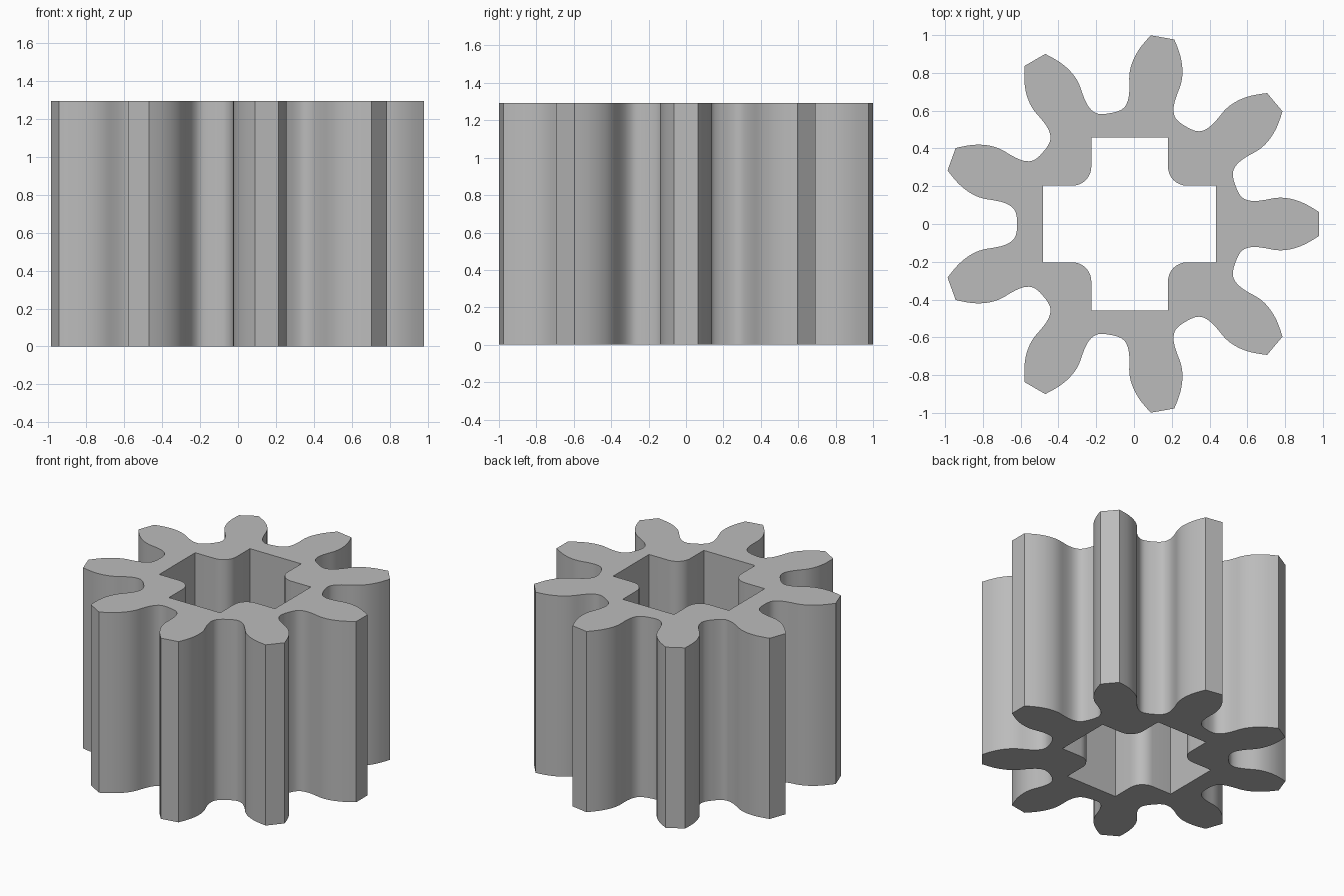
import bpy
from math import cos, sin, radians, pi
from mathutils import Vector

cube = bpy.data.objects.get("Cube")
if cube:
    bpy.data.objects.remove(cube, do_unlink=True)

TEETH = 9
HEIGHT = 1.293
CENTRE_X = -0.023
ARM_LENGTH, ARM_HALF, FILLET = 0.458, 0.203, 0.1

# Half a tooth from tip corner to valley floor: (degrees from tooth axis, radius)
FLANK = [(3.6, 1.005), (5.4, 0.963), (7.3, 0.915), (9.2, 0.85), (10.1, 0.79),
         (10.1, 0.73), (10.4, 0.675), (11.4, 0.638), (13.2, 0.613),
         (16, 0.6), (20, 0.596)]

steel = bpy.data.materials.new("plain grey")
steel.use_nodes = True
grey = (0.5, 0.5, 0.5, 1)
steel.diffuse_color = grey
steel.node_tree.nodes["Principled BSDF"].inputs["Base Color"].default_value = grey

curve = bpy.data.curves.new("pinion_gear", 'CURVE')
curve.dimensions = '2D'
curve.fill_mode = 'BOTH'
curve.extrude = HEIGHT / 2
curve.resolution_u = 3

# Outer gear outline: mirrored flanks repeated around the axis
outline = []
for tooth in range(TEETH):
    axis = tooth * 360 / TEETH
    for deg, r in FLANK[:0:-1][1:]:
        outline.append((axis - deg, r, False))
    for sign in (-1, 1):
        outline.append((axis + sign * FLANK[0][0], FLANK[0][1], True))
    for deg, r in FLANK[1:]:
        outline.append((axis + deg, r, False))

gear = curve.splines.new('BEZIER')
gear.bezier_points.add(len(outline) - 1)
gear.use_cyclic_u = True
for point, (deg, r, corner) in zip(gear.bezier_points, outline):
    a = radians(deg)
    point.co = (r * cos(a), r * sin(a), 0)
    point.handle_left_type = point.handle_right_type = 'VECTOR' if corner else 'AUTO'

# Cross-shaped bore with rounded inner corners
bore_points = []
for quarter in range(4):
    turn = quarter * pi / 2
    mid = ARM_HALF + FILLET
    local = [(ARM_LENGTH, -ARM_HALF), (ARM_LENGTH, ARM_HALF)]
    local += [(mid - FILLET * sin(t * pi / 16), mid - FILLET * cos(t * pi / 16))
              for t in range(9)]
    for x, y in local:
        bore_points.append((x * cos(turn) - y * sin(turn),
                            x * sin(turn) + y * cos(turn)))

bore = curve.splines.new('POLY')
bore.points.add(len(bore_points) - 1)
bore.use_cyclic_u = True
for point, (x, y) in zip(bore.points, bore_points):
    point.co = (x, y, 0, 1)

obj = bpy.data.objects.new("pinion_gear", curve)
bpy.context.collection.objects.link(obj)
curve.materials.append(steel)

# Turn the filled extrusion into a welded mesh standing on the ground
bpy.ops.object.select_all(action='DESELECT')
obj.select_set(True)
bpy.context.view_layer.objects.active = obj
bpy.ops.object.convert(target='MESH')
obj = bpy.context.object
bpy.ops.object.mode_set(mode='EDIT')
bpy.ops.mesh.select_all(action='SELECT')
bpy.ops.mesh.remove_doubles(threshold=0.0005)
bpy.ops.mesh.normals_make_consistent(inside=False)
bpy.ops.object.mode_set(mode='OBJECT')
for v in obj.data.vertices:
    v.co += Vector((CENTRE_X, 0, HEIGHT / 2))
bpy.ops.object.shade_smooth_by_angle(angle=radians(32))
